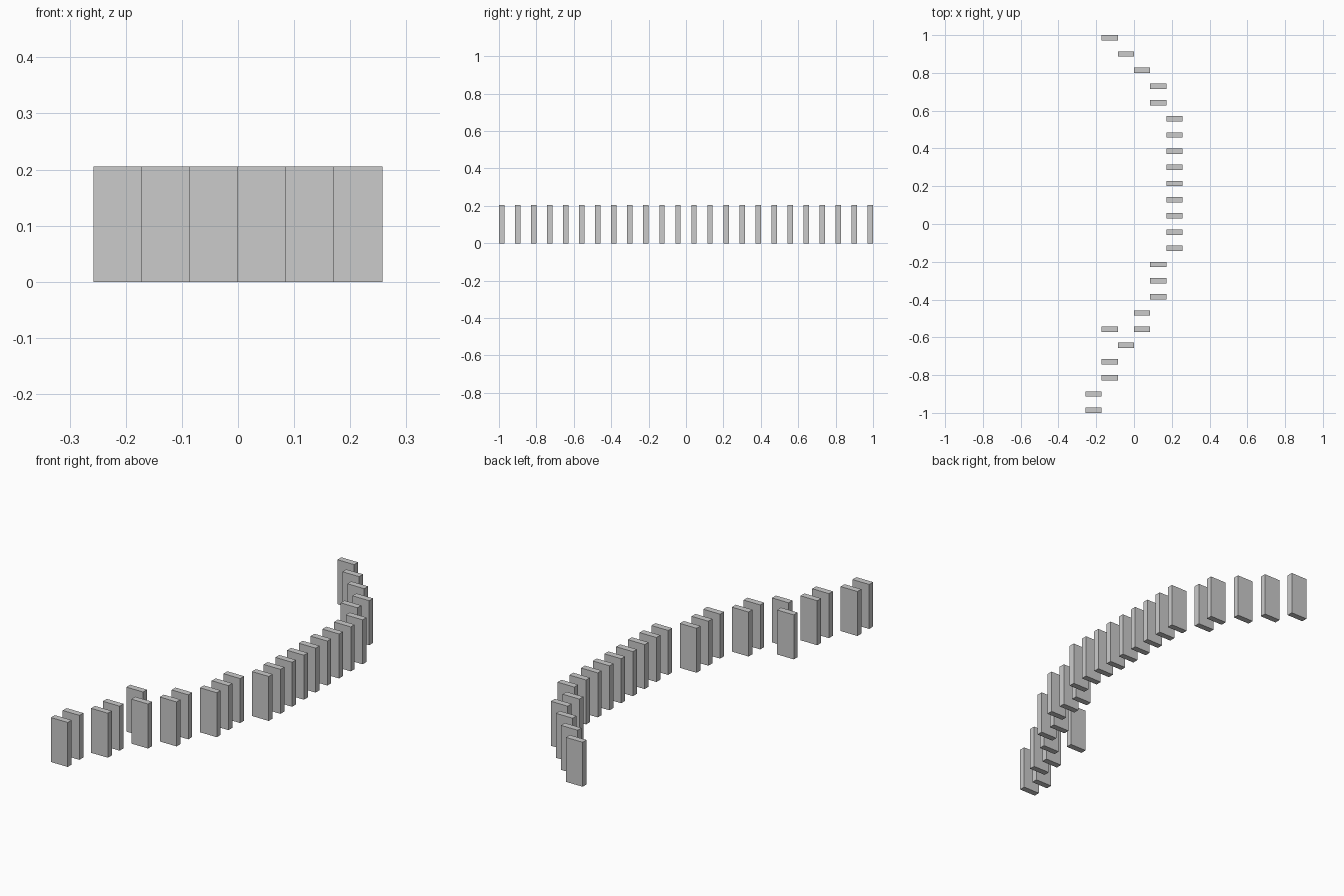
import bpy

if "Cube" in bpy.data.objects:
    bpy.data.objects.remove(bpy.data.objects["Cube"])

T = 2 / 70             # domino thickness
W, H = 3 * T, 7.2 * T  # domino width (= column pitch) and height
PITCH = 3 * T          # row spacing front to back

# Shared domino block, base at z = 0
x, y = W / 2, T / 2
verts = [(sx * x, sy * y, z) for z in (0, H)
         for sx, sy in ((-1, -1), (1, -1), (1, 1), (-1, 1))]
sides = [(i, (i + 1) % 4, (i + 1) % 4 + 4, i + 4) for i in range(4)]
mesh = bpy.data.meshes.new("domino")
mesh.from_pydata(verts, [], [(3, 2, 1, 0), (4, 5, 6, 7)] + sides)


def domino(col, row):
    obj = bpy.data.objects.new(f"domino_{row + 1:02d}", mesh)
    obj.location = ((col - 2.5) * W, (row - 11.5) * PITCH, 0)
    bpy.context.collection.objects.link(obj)
    return obj


# Curved run: column of each row, front to back
columns = [0, 0, 1, 1, 2, 3, 3] + [4] * 3 + [5] * 9 + [4, 4, 3, 2, 1]
for row, col in enumerate(columns):
    domino(col, row)

# Extra domino beside the run
domino(1, 5).name = "side_domino"
